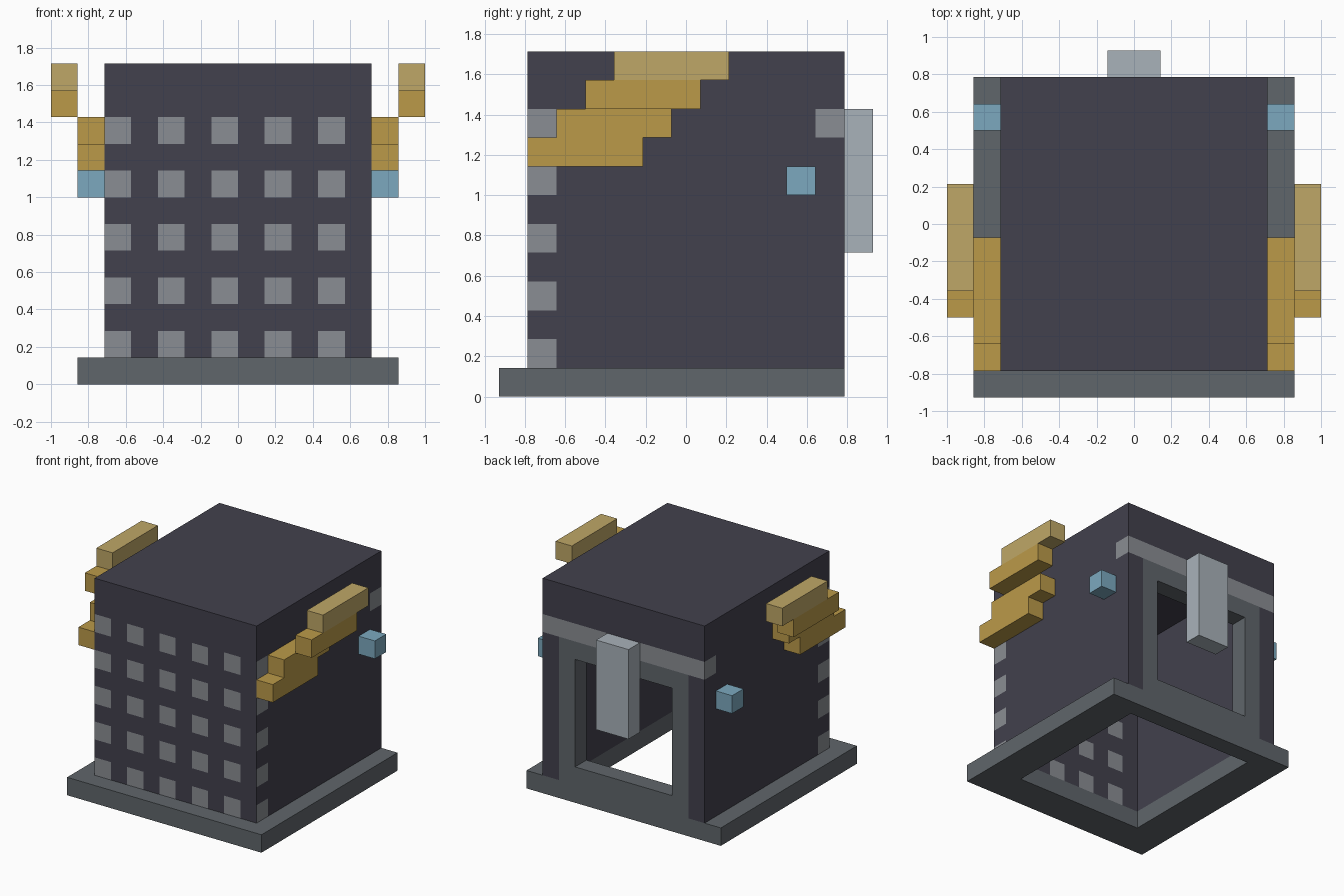
import bpy, bmesh
from mathutils import Vector

U = 1 / 7  # one block

old = bpy.data.objects.get("Cube")
if old:
    bpy.data.objects.remove(old, do_unlink=True)


def material(name, r, g, b):
    def linear(c):
        c /= 255
        return c / 12.92 if c <= 0.04045 else ((c + 0.055) / 1.055) ** 2.4
    colour = (linear(r), linear(g), linear(b), 1)
    mat = bpy.data.materials.new(name)
    mat.use_nodes = True
    mat.diffuse_color = colour
    mat.node_tree.nodes["Principled BSDF"].inputs["Base Color"].default_value = colour
    return mat


charcoal = material("charcoal", 66, 65, 77)
slate = material("slate grey", 96, 102, 107)
steel = material("steel grey", 138, 141, 147)
silver = material("pale silver", 169, 178, 186)
gold = material("gold", 187, 154, 73)
tan = material("pale gold", 191, 167, 103)
blue = material("light blue", 124, 169, 191)


def finish(name, bm, *mats):
    bmesh.ops.recalc_face_normals(bm, faces=bm.faces)
    bmesh.ops.scale(bm, vec=(U, U, U), verts=bm.verts)
    mesh = bpy.data.meshes.new(name)
    bm.to_mesh(mesh)
    bm.free()
    for m in mats:
        mesh.materials.append(m)
    obj = bpy.data.objects.new(name, mesh)
    bpy.context.collection.objects.link(obj)
    return obj


def box(name, x, y, z, *mats, cuts=(), rule=None):
    """Box from ranges in blocks; cut along (axis, position) and painted by rule."""
    bm = bmesh.new()
    bmesh.ops.create_cube(bm, size=1)
    for v in bm.verts:
        v.co = [lo + (c + 0.5) * (hi - lo) for c, (lo, hi) in zip(v.co, (x, y, z))]
    for axis, pos in cuts:
        normal = Vector((0, 0, 0))
        normal[axis] = 1
        bmesh.ops.bisect_plane(bm, geom=bm.verts[:] + bm.edges[:] + bm.faces[:],
                               plane_co=normal * pos, plane_no=normal)
    if rule:
        for f in bm.faces:
            f.material_index = int(rule(f.calc_center_median()))
    return finish(name, bm, *mats)


def frame(name, us, vs, place, depth, mat):
    """Rectangular ring with a square hole, extruded along depth."""
    bm = bmesh.new()
    grid = [[bm.verts.new(place(u, v)) for v in vs] for u in us]
    for i in range(3):
        for j in range(3):
            if (i, j) != (1, 1):
                bm.faces.new((grid[i][j], grid[i + 1][j], grid[i + 1][j + 1], grid[i][j + 1]))
    out = bmesh.ops.extrude_face_region(bm, geom=bm.faces[:], use_keep_orig=True)
    moved = [g for g in out["geom"] if isinstance(g, bmesh.types.BMVert)]
    bmesh.ops.translate(bm, vec=depth, verts=moved)
    return finish(name, bm, mat)


# Open base plinth and rear window frame
frame("base_plinth", (-6, -4, 4, 6), (-6.5, -4.5, 4.5, 5.5),
      lambda u, v: (u, v, 0), (0, 0, 1), slate)
frame("rear_frame", (-4, -3, 3, 4), (1, 2, 8, 9),
      lambda u, v: (u, 4.5, v), (0, 1, 0), slate)


# Front wall with a regular pattern of studs set through it
def stud(c):
    column, row = int(c.x + 5), int(c.z)
    return column % 2 == 0 and row % 2 == 1 and row < 10


box("front_wall", (-5, 5), (-5.5, -4.5), (1, 11), charcoal, steel,
    cuts=[(0, i) for i in range(-4, 5)] + [(2, i) for i in range(2, 11)], rule=stud)

# Roof, rear header and rear beam
box("roof", (-5, 5), (-5.5, 5.5), (11, 12), charcoal)
box("rear_header", (-4, 4), (4.5, 5.5), (10, 11), charcoal)
box("rear_beam", (-4, 4), (4.5, 5.5), (9, 10), steel)

# Rear handle
box("rear_handle", (-1, 1), (5.5, 6.5), (5, 10), silver)

# Side walls with beam ends, stepped horns and side knobs
for side, s in (("left", 1), ("right", -1)):
    def span(a, b):
        return (a, b) if s > 0 else (-b, -a)

    box(side + "_wall", span(4, 5), (-4.5, 5.5), (1, 11), charcoal, steel,
        cuts=[(1, 4.5), (2, 9), (2, 10)], rule=lambda c: c.y > 4.5 and 9 <= c.z <= 10 and abs(c.x) > 4.1)
    for step in range(4):
        inner = 5 + step // 2
        box(f"{side}_horn_step_{step + 1}", span(inner, inner + 1),
            (step - 5.5, step - 1.5), (step + 8, step + 9), tan if step == 3 else gold)
    box(side + "_knob", span(5, 6), (3.5, 4.5), (7, 8), blue)
